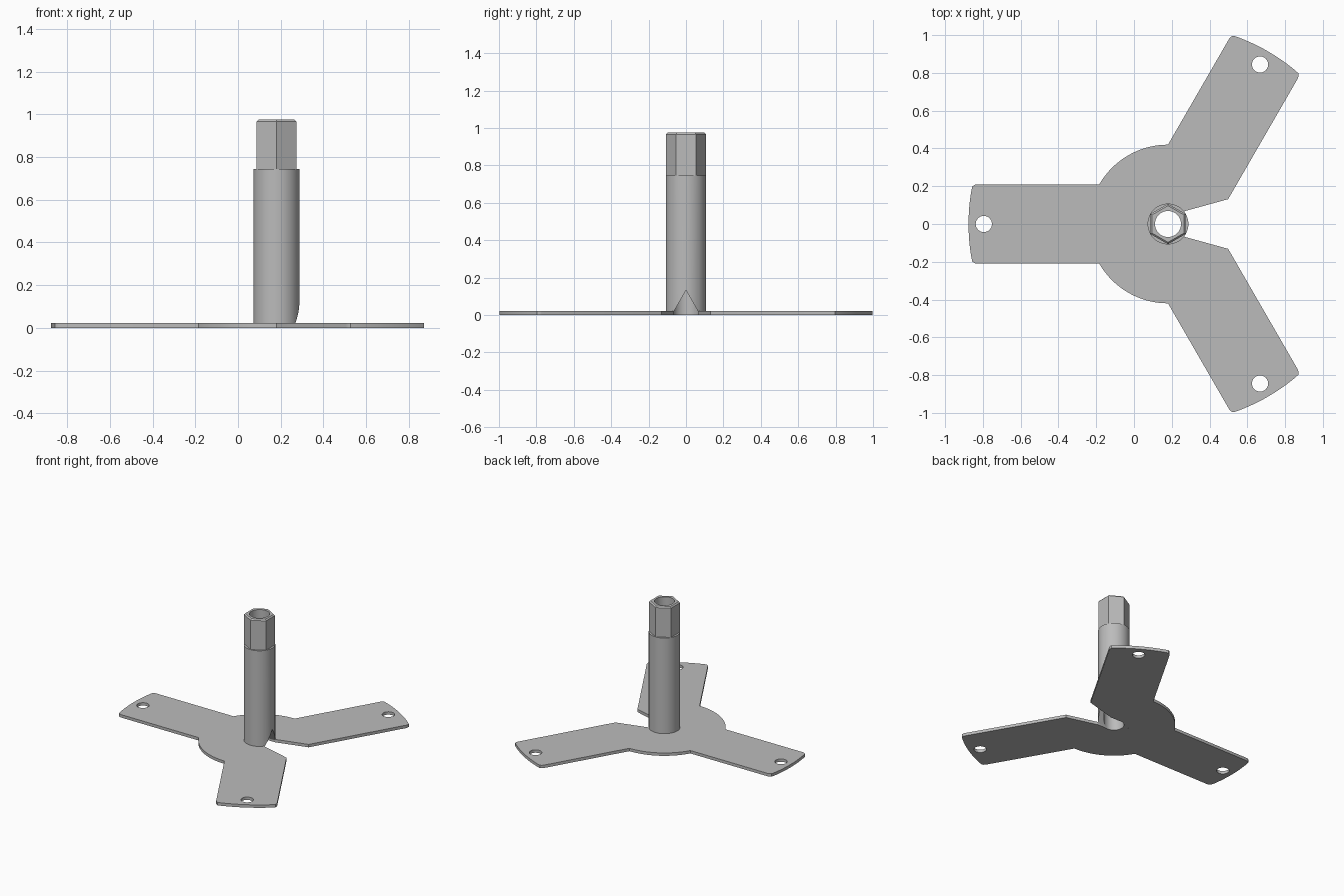
import bpy, bmesh, math
from mathutils import Vector

CX = 0.18                      # hub axis, offset along x
THICK = 0.022
R_TUBE, R_BORE, R_DISC, R_TIP = 0.108, 0.069, 0.42, 1.056
HALF = 0.21                    # half width of an arm

if "Cube" in bpy.data.objects:
    bpy.data.objects.remove(bpy.data.objects["Cube"], do_unlink=True)

steel = bpy.data.materials.new("plain grey steel")
steel.use_nodes = True
GREY = (0.5, 0.5, 0.5, 1)
steel.diffuse_color = GREY
steel.node_tree.nodes["Principled BSDF"].inputs["Base Color"].default_value = GREY


def loft(name, rings):
    """Solid from a stack of matching point rings."""
    bm = bmesh.new()
    loops = [[bm.verts.new(p) for p in ring] for ring in rings]
    n = len(loops[0])
    for a, b in zip(loops, loops[1:]):
        for i in range(n):
            j = (i + 1) % n
            bm.faces.new((a[i], a[j], b[j], b[i]))
    bm.faces.new(loops[0])
    bm.faces.new(loops[-1])
    bmesh.ops.recalc_face_normals(bm, faces=bm.faces)
    me = bpy.data.meshes.new(name)
    bm.to_mesh(me)
    bm.free()
    me.materials.append(steel)
    ob = bpy.data.objects.new(name, me)
    bpy.context.collection.objects.link(ob)
    return ob


def polar(r, a, z=0.0):
    return Vector((CX + r * math.cos(a), r * math.sin(a), z))


def round_solid(name, sides, profile, x=CX, y=0.0, turn=0.0):
    """Prism or cylinder from (radius, height) pairs."""
    return loft(name, [[(x + r * math.cos(turn + math.tau * i / sides),
                         y + r * math.sin(turn + math.tau * i / sides), z)
                        for i in range(sides)] for r, z in profile])


def cut(target, cutter):
    cutter.hide_render = True
    mod = target.modifiers.new("cut", "BOOLEAN")
    mod.operation, mod.solver, mod.object = "DIFFERENCE", "EXACT", cutter
    bpy.context.view_layer.objects.active = target
    bpy.ops.object.modifier_apply(modifier=mod.name)
    bpy.data.objects.remove(cutter, do_unlink=True)


def arc(r, a0, a1, n):
    return [polar(r, a0 + (a1 - a0) * i / n) for i in range(n + 1)]


# Three-armed plate: outline of one side, then mirrored in y
def arm_point(angle, along, side):
    d = Vector((math.cos(angle), math.sin(angle), 0))
    return Vector((CX, 0, 0)) + d * along + Vector((-d.y, d.x, 0)) * side


def arm_corner(angle, s):
    """Small rounded corner, from arm edge to curved tip."""
    return [arm_point(angle, 1.012, s * HALF), arm_point(angle, 1.024, s * 0.207),
            arm_point(angle, 1.036, s * 0.199)]


A60 = math.pi / 3
slot = math.radians(38.4)
tip = math.asin(0.199 / R_TIP)
disc_end = math.pi - math.asin(HALF / R_DISC)
half = arc(R_TUBE, math.pi, slot, 28)[1:]
half += [arm_point(A60, 0.273, -HALF)]
half += arm_corner(A60, -1)
half += arc(R_TIP, A60 - tip, A60 + tip, 14)[1:-1]
half += arm_corner(A60, 1)[::-1]
half += arc(R_DISC, math.pi / 2, disc_end, 16)
half += arm_corner(math.pi, -1)
half += arc(R_TIP, math.pi - tip, math.pi, 7)[1:-1]
mirror = [Vector((p.x, -p.y, 0)) for p in reversed(half)]
outline = [polar(R_TUBE, math.pi)] + half + [polar(R_TIP, math.pi)] + mirror
up = Vector((0, 0, THICK))
plate = loft("three_arm_plate", [outline, [p + up for p in outline]])

# Mounting hole near each arm tip
for a in (math.pi, A60, -A60):
    c = polar(0.975, a)
    cut(plate, round_solid("hole_cutter", 32, [(0.043, -0.1), (0.043, 0.1)], c.x, c.y))

# Round tube with a hexagonal head
tube = round_solid("round_tube", 64, [(R_TUBE, 0), (R_TUBE, 0.745)])
head = round_solid("hex_head", 6, [(0.107, 0.745), (0.107, 0.966), (0.097, 0.975)],
                   turn=math.pi / 6)
for part in (tube, head):
    cut(part, round_solid("bore_cutter", 48, [(R_BORE, -0.1), (R_BORE, 1.1)]))

# Pointed notch at the foot of the tube, facing the slot
notch = [(-0.067, -0.05), (0.067, -0.05), (0.067, 0.015), (0, 0.132), (-0.067, 0.015)]
cut(tube, loft("notch_cutter", [[(x, y, z) for y, z in notch] for x in (CX, CX + 0.3)]))

# Smooth round walls, sharp edges kept
for ob in (plate, tube, head):
    bpy.ops.object.select_all(action="DESELECT")
    ob.select_set(True)
    bpy.context.view_layer.objects.active = ob
    bpy.ops.object.shade_smooth_by_angle(angle=math.radians(25))
